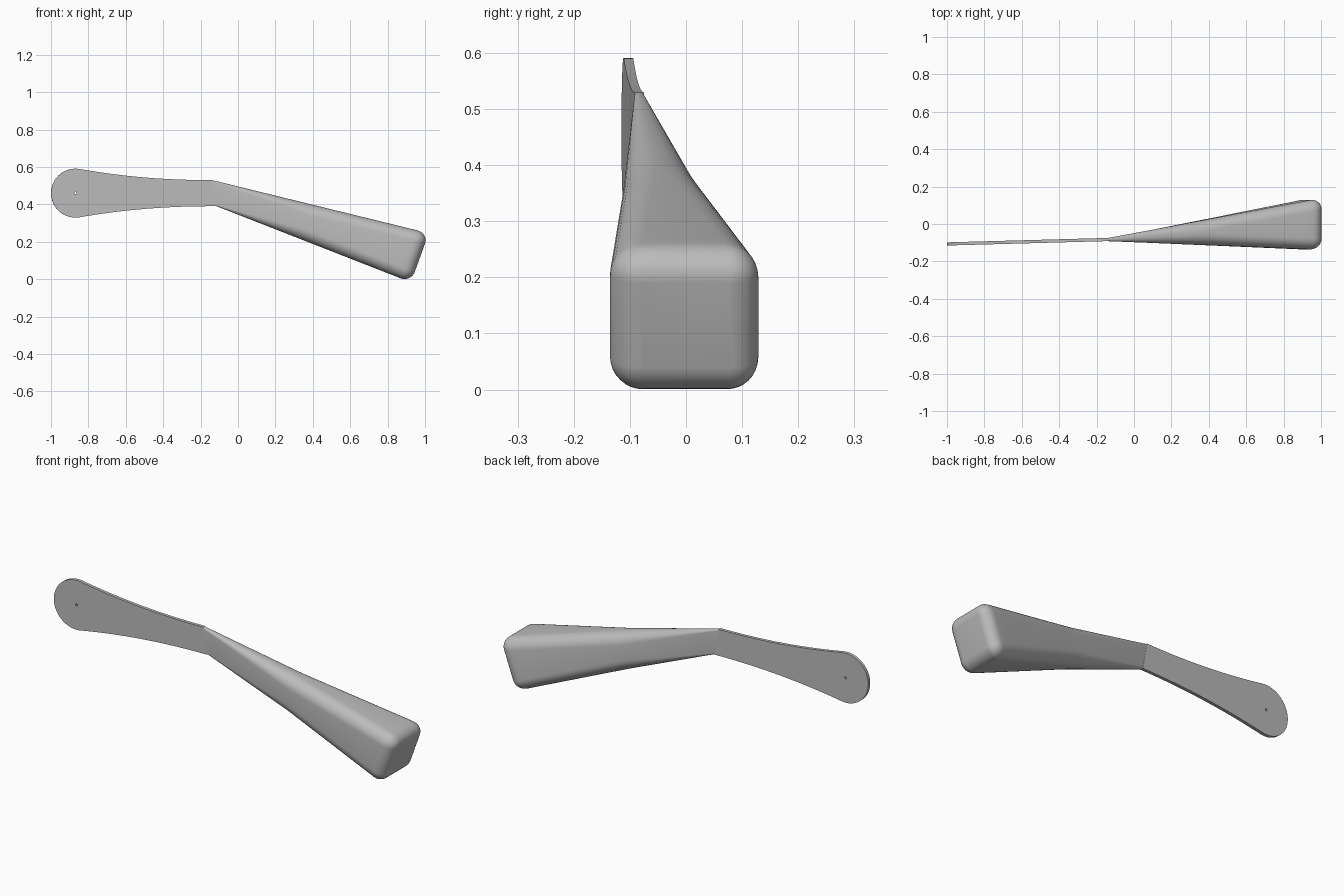
import bpy, bmesh, math
from mathutils import Vector

cube = bpy.data.objects.get("Cube")
if cube:
    bpy.data.objects.remove(cube, do_unlink=True)

grey = bpy.data.materials.new("plain_grey")
grey.use_nodes = True
grey.diffuse_color = (0.5, 0.5, 0.5, 1)
grey.node_tree.nodes["Principled BSDF"].inputs["Base Color"].default_value = (0.5, 0.5, 0.5, 1)


def finish(obj, angle):
    bpy.ops.object.select_all(action='DESELECT')
    obj.select_set(True)
    bpy.context.view_layer.objects.active = obj
    if obj.type == 'CURVE':
        bpy.ops.object.convert(target='MESH')
    bpy.ops.object.shade_smooth_by_angle(angle=math.radians(angle))


def bezier(a, b, c, n=16):
    a, b, c = Vector(a), Vector(b), Vector(c)
    return [a * (1 - t) ** 2 + b * 2 * t * (1 - t) + c * t * t
            for t in (i / n for i in range(n + 1))]


def circle(centre, radius, start, end, n):
    return [Vector((centre[0] + radius * math.cos(a), centre[1] + radius * math.sin(a)))
            for a in (start + (end - start) * i / n for i in range(n + 1))]


# Thin plate: round end, waisted edges and a pin hole
JOINT = Vector((-0.14, -0.083, 0))
EYE = (-0.869, 0.46)
bend = math.radians(77)
outline = circle(EYE, 0.131, bend, 2 * math.pi - bend, 40)
outline += bezier((-0.84, 0.332), (-0.5, 0.392), (-0.115, 0.39))[1:]
outline += bezier((-0.14, 0.53), (-0.5, 0.528), (-0.84, 0.588))[:-1]
hole = circle(EYE, 0.006, 0, 2 * math.pi, 12)[:-1]

curve = bpy.data.curves.new("flat_plate", 'CURVE')
curve.dimensions = '2D'
curve.fill_mode = 'BOTH'
curve.extrude = 0.0085
for loop in (outline, hole):
    spline = curve.splines.new('POLY')
    spline.points.add(len(loop) - 1)
    spline.use_cyclic_u = True
    for point, p in zip(spline.points, loop):
        point.co = (p.x - JOINT.x, p.y, 0, 1)
curve.materials.append(grey)
plate = bpy.data.objects.new("flat_plate", curve)
plate.location = JOINT
plate.rotation_euler = (math.pi / 2, 0, 0.0274)
bpy.context.collection.objects.link(plate)
finish(plate, 30)

# Tapered grip: rounded rectangles lofted from the plate to a square end
TOP = Vector((-0.14, 0, 0.53)), Vector((1.02, 0, 0.246))
BOTTOM = Vector((-0.115, 0, 0.39)), Vector((0.925, 0, -0.017))
FRONT = -0.092, -0.138
BACK = -0.0745, 0.139
ROUND = 0.06
LENGTH = 1.14
STEPS = 8


def ring(bm, t, inset):
    top, bottom = TOP[0].lerp(TOP[1], t), BOTTOM[0].lerp(BOTTOM[1], t)
    front = FRONT[0] + (FRONT[1] - FRONT[0]) * t
    back = BACK[0] + (BACK[1] - BACK[0]) * t
    up = (top - bottom).normalized()
    centre = (top + bottom) / 2 + Vector((0, (front + back) / 2, 0))
    half_w, half_h = (back - front) / 2, (top - bottom).length / 2
    radius = min(ROUND, half_w * 0.9)
    core_w, core_h = half_w - radius, half_h - radius
    radius = max(radius - inset, 0.002)
    verts = []
    for quarter, (sy, sz) in enumerate(((1, 1), (-1, 1), (-1, -1), (1, -1))):
        for i in range(STEPS + 1):
            a = (quarter + i / STEPS) * math.pi / 2
            y = sy * core_w + radius * math.cos(a)
            z = sz * core_h + radius * math.sin(a)
            verts.append(bm.verts.new(centre + Vector((0, y, 0)) + up * z))
    return verts


stations = [(i / 24 * (1 - ROUND / LENGTH), 0) for i in range(25)]
for i in range(1, STEPS + 1):
    a = i / STEPS * math.pi / 2
    stations.append((1 - ROUND * (1 - math.sin(a)) / LENGTH, ROUND * (1 - math.cos(a))))

bm = bmesh.new()
rings = [ring(bm, t, inset) for t, inset in stations]
for a, b in zip(rings, rings[1:]):
    for i in range(len(a)):
        j = (i + 1) % len(a)
        bm.faces.new((a[i], a[j], b[j], b[i]))
bm.faces.new(rings[0])
bm.faces.new(rings[-1])
bmesh.ops.recalc_face_normals(bm, faces=bm.faces)
mesh = bpy.data.meshes.new("tapered_grip")
bm.to_mesh(mesh)
bm.free()
mesh.materials.append(grey)
grip = bpy.data.objects.new("tapered_grip", mesh)
bpy.context.collection.objects.link(grip)
finish(grip, 40)
